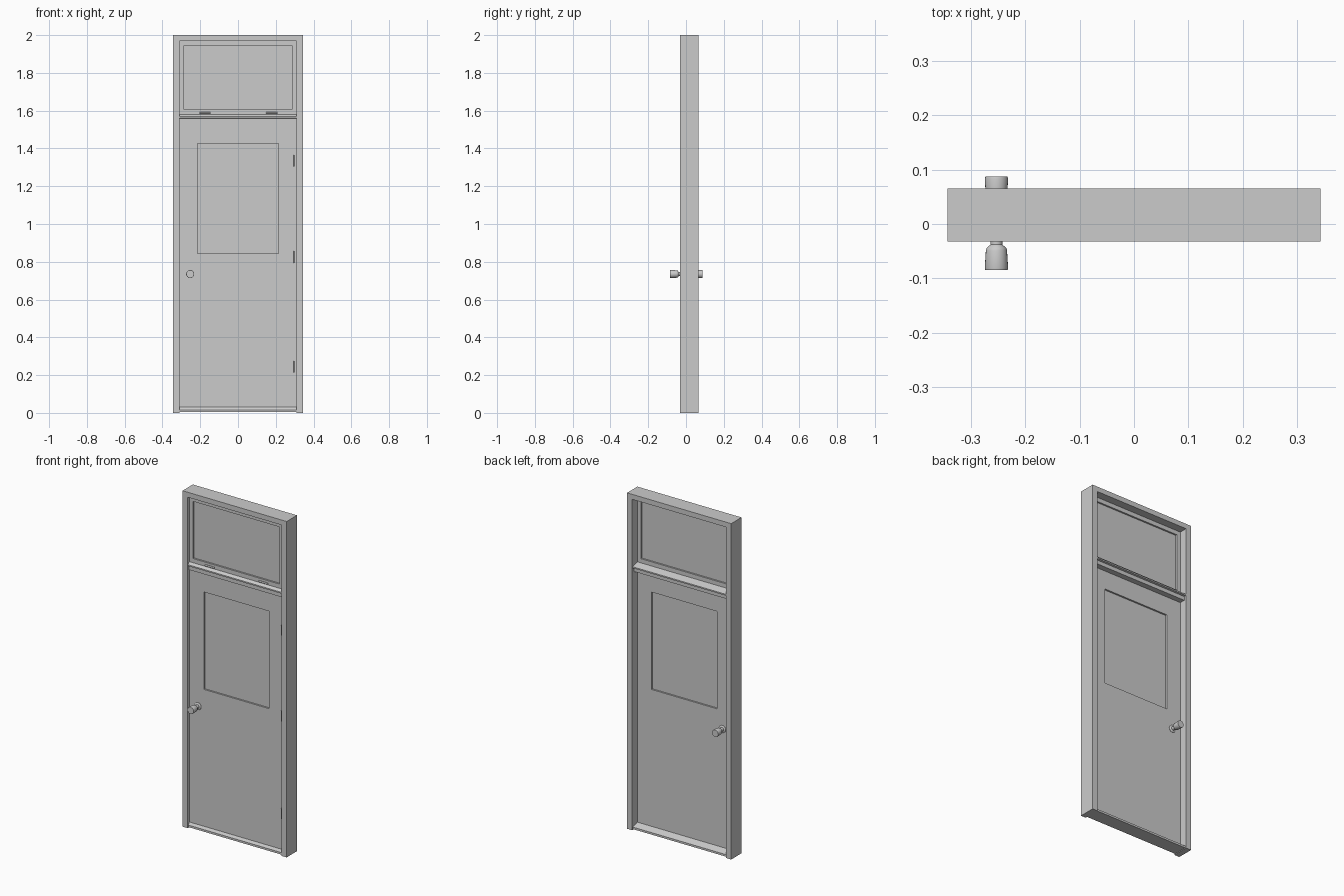
import bpy, bmesh, math
from mathutils import Matrix, Vector

if "Cube" in bpy.data.objects:
    bpy.data.objects.remove(bpy.data.objects["Cube"])


def finish(name, bm):
    bmesh.ops.recalc_face_normals(bm, faces=bm.faces)
    me = bpy.data.meshes.new(name)
    bm.to_mesh(me)
    bm.free()
    ob = bpy.data.objects.new(name, me)
    bpy.context.collection.objects.link(ob)
    return ob


def box(name, x0, x1, y0, y1, z0, z1):
    bm = bmesh.new()
    m = Matrix.Translation(((x0 + x1) / 2, (y0 + y1) / 2, (z0 + z1) / 2))
    m = m @ Matrix.Diagonal((x1 - x0, y1 - y0, z1 - z0, 1))
    bmesh.ops.create_cube(bm, size=1, matrix=m)
    return finish(name, bm)


def prism(name, pts, direction):
    """Extrude a closed outline along a vector."""
    bm = bmesh.new()
    f = bm.faces.new([bm.verts.new(p) for p in pts])
    r = bmesh.ops.extrude_face_region(bm, geom=[f], use_keep_orig=True)
    vs = [v for v in r["geom"] if isinstance(v, bmesh.types.BMVert)]
    bmesh.ops.translate(bm, verts=vs, vec=Vector(direction))
    return finish(name, bm)


def ring(name, outer, inner, y0, y1):
    """Rectangular panel with a rectangular opening; rects are (x0, x1, z0, z1)."""
    bm = bmesh.new()
    loops = []
    for x0, x1, z0, z1, y in ((*outer, y0), (*inner, y0), (*inner, y1), (*outer, y1)):
        loops.append([bm.verts.new(p) for p in
                      ((x0, y, z0), (x1, y, z0), (x1, y, z1), (x0, y, z1))])
    for a, b in zip(loops, loops[1:] + loops[:1]):
        for i in range(4):
            j = (i + 1) % 4
            bm.faces.new((a[i], a[j], b[j], b[i]))
    return finish(name, bm)


def cylinder(name, loc, r, length, axis):
    bm = bmesh.new()
    rot = Matrix.Rotation(math.pi / 2, 4, 'Y') if axis == 'X' else Matrix()
    bmesh.ops.create_cone(bm, cap_ends=True, segments=12, radius1=r, radius2=r,
                          depth=length, matrix=Matrix.Translation(loc) @ rot)
    return smooth(finish(name, bm))


def smooth(ob):
    bpy.context.view_layer.objects.active = ob
    bpy.ops.object.select_all(action='DESELECT')
    ob.select_set(True)
    bpy.ops.object.shade_smooth_by_angle(angle=math.radians(35))
    return ob


W, IN = 0.343, 0.309            # outer and inner half width
FY, BY = -0.032, 0.065          # frame front and back
DF, DB = -0.015, 0.017          # door front and back

# Outer frame: jambs and head in one outline
prism("frame", [(-W, FY, 0), (-W, FY, 2), (W, FY, 2), (W, FY, 0), (IN, FY, 0),
                (IN, FY, 1.97), (-IN, FY, 1.97), (-IN, FY, 0)], (0, BY - FY, 0))

# Sloped threshold and moulded transom bar
sill = [(-0.026, 0.004), (-0.026, 0.016), (DF, 0.03), (DB, 0.03), (0.058, 0.016), (0.058, 0.004)]
bar = [(DF, 1.535), (-0.022, 1.535), (-0.022, 1.558), (-0.03, 1.56), (-0.03, 1.568), (DF, 1.58),
       (DB, 1.58), (0.062, 1.568), (0.062, 1.56), (0.05, 1.558), (0.05, 1.535), (DB, 1.535)]
for name, prof in (("threshold", sill), ("transom_bar", bar)):
    prism(name, [(-IN, y, z) for y, z in prof], (2 * IN, 0, 0))

# Door leaf and transom sash, each with an inset pane
ring("door_leaf", (-IN, IN, 0.03, 1.535), (-0.215, 0.215, 0.845, 1.425), DF, DB)
box("door_pane", -0.215, 0.215, -0.005, 0.007, 0.845, 1.425)
ring("transom_sash", (-IN, IN, 1.58, 1.97), (-0.285, 0.285, 1.605, 1.945), DF, DB)
box("transom_pane", -0.285, 0.285, -0.005, 0.007, 1.605, 1.945)

# Hinge barrels
for i, z in enumerate((0.245, 0.825, 1.335)):
    cylinder(f"door_hinge_{i + 1}", (0.299, DF - 0.002, z), 0.004, 0.062, 'Z')
for i, x in enumerate((-0.175, 0.178)):
    cylinder(f"transom_hinge_{i + 1}", (x, DF - 0.002, 1.587), 0.005, 0.06, 'X')

# Lathed door knobs, one on each side of the leaf
KNOB = [(0, 0.014), (0.0215, 0.014), (0.0215, 0.019), (0.018, 0.022), (0.011, 0.023), (0.011, 0.04),
        (0.018, 0.046), (0.0195, 0.051), (0.0215, 0.083), (0.0205, 0.087), (0, 0.087)]
for name, s in (("front_knob", -1), ("back_knob", 1)):
    bm = bmesh.new()
    vs = [bm.verts.new((-0.253 + r, 0.001 + s * (d - 0.001), 0.735)) for r, d in KNOB]
    es = [bm.edges.new(p) for p in zip(vs, vs[1:])]
    bmesh.ops.spin(bm, geom=vs + es, cent=(-0.253, 0, 0.735), axis=(0, 1, 0),
                   angle=2 * math.pi, steps=24)
    bmesh.ops.remove_doubles(bm, verts=bm.verts, dist=1e-5)
    smooth(finish(name, bm))
